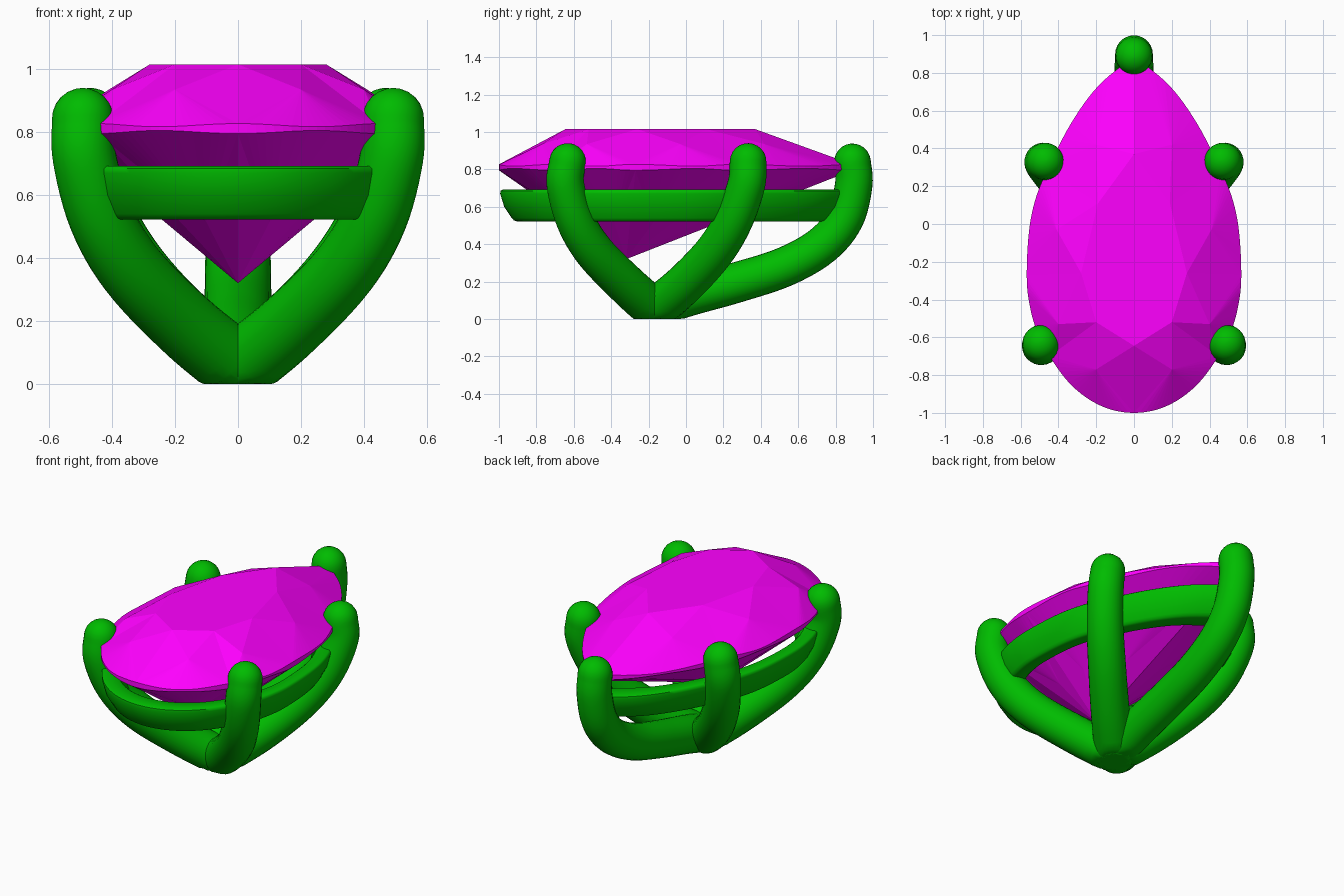
import bpy, bmesh, math
from mathutils import Vector

if "Cube" in bpy.data.objects:
    bpy.data.objects.remove(bpy.data.objects["Cube"])


def material(name, color):
    m = bpy.data.materials.new(name)
    m.diffuse_color = (*color, 1)
    m.use_nodes = True
    m.node_tree.nodes["Principled BSDF"].inputs["Base Color"].default_value = m.diffuse_color
    return m


GREEN = material("green_metal", (0.0, 0.5, 0.0))
MAGENTA = material("magenta_gem", (1.0, 0.0, 1.0))


def finish(bm, name, mat, angle=None):
    bmesh.ops.recalc_face_normals(bm, faces=bm.faces)
    me = bpy.data.meshes.new(name)
    bm.to_mesh(me)
    bm.free()
    ob = bpy.data.objects.new(name, me)
    bpy.context.collection.objects.link(ob)
    me.materials.append(mat)
    if angle:
        bpy.ops.object.select_all(action='DESELECT')
        ob.select_set(True)
        bpy.context.view_layer.objects.active = ob
        bpy.ops.object.shade_smooth_by_angle(angle=math.radians(angle))
    return ob


def spline(pts, steps, first=None):
    """Catmull-Rom samples through pts; 'first' is an optional lead-in point."""
    p = [Vector(q) for q in pts]
    lead = Vector(first) if first else 2 * p[0] - p[1]
    p = [lead] + p + [2 * p[-1] - p[-2]]
    out = []
    for i in range(1, len(p) - 2):
        a, b, c, d = p[i - 1:i + 3]
        for s in range(steps):
            t = s / steps
            out.append(0.5 * (2 * b + (c - a) * t + (2 * a - 5 * b + 4 * c - d) * t * t
                              + (3 * b - a - 3 * c + d) * t ** 3))
    return out + [p[-2]]


# Pear outline: half profile from round end to tip, then mirrored
STEPS = 6
half = [(0, -1), (.17, -.965), (.325, -.86), (.447, -.7), (.52, -.55), (.556, -.41), (.568, -.27),
        (.557, -.05), (.525, .12), (.46, .285), (.335, .53), (.19, .73), (0, .89)]
right = spline(half, STEPS, first=(-.17, -.965))
outline = right + [Vector((-p.x, p.y)) for p in right[-2:0:-1]]
N = len(outline)
SECTOR = N // 8


# Brilliant-cut pear gem
def gem():
    bm = bmesh.new()
    mirror8 = lambda h: h + [(-x, y) for x, y in h[3:0:-1]]
    table = mirror8([(0, -.645), (.2, -.52), (.28, -.26), (.19, .11), (0, .37)])
    mids = [(.2, -.77), (.4, -.53), (.41, -.03), (.2, .42)]
    mids += [(-x, y) for x, y in mids[::-1]]
    T = [bm.verts.new((x, y, 1.015)) for x, y in table]
    M = [bm.verts.new((x, y, .935)) for x, y in mids]
    wave = [.005 * math.cos(2 * math.pi * i / SECTOR) for i in range(N)]
    U = [bm.verts.new((p.x, p.y, .822 + w)) for p, w in zip(outline, wave)]
    D = [bm.verts.new((p.x, p.y, .8 - w)) for p, w in zip(outline, wave)]
    culet = Vector((0, -.32, .32))
    C = bm.verts.new(culet)
    L = [bm.verts.new(culet.lerp(D[i * SECTOR + SECTOR // 2].co, .4)) for i in range(8)]
    bm.faces.new(T)
    for i in range(8):
        g, j = i * SECTOR, (i + 1) % 8
        bm.faces.new((T[i], M[i], T[j]))
        bm.faces.new((T[i], M[i - 1], U[g]))
        bm.faces.new((T[i], U[g], M[i]))
        bm.faces.new((C, L[i - 1], D[g]))
        bm.faces.new((C, D[g], L[i]))
        for k in range(g, g + SECTOR):
            n = (k + 1) % N
            bm.faces.new((M[i], U[k], U[n]))
            bm.faces.new((L[i], D[n], D[k]))
            bm.faces.new((U[k], D[k], D[n], U[n]))
    finish(bm, "pear_gem", MAGENTA)


gem()


# Tapered gallery rail under the girdle: (outline scale, height) section
def rail():
    bm = bmesh.new()
    section = [(.975, .692), (.99, .685), (.992, .67), (.965, .6), (.915, .54), (.9, .527), (.88, .522),
               (.78, .522), (.765, .53), (.76, .545), (.845, .67), (.855, .685), (.87, .692)]
    rings = [[bm.verts.new((p.x * s, (p.y + .2) * s - .2, z)) for p in outline] for s, z in section]
    for a, b in zip(rings, rings[1:] + rings[:1]):
        for k in range(N):
            n = (k + 1) % N
            bm.faces.new((a[k], a[n], b[n], b[k]))
    finish(bm, "gallery_rail", GREEN, 50)


rail()


# Round prong swept along a path, with domed ends, cut flat at the ground
def prong(name, pts, r0=.112, r1=.098, seg=28):
    path = spline(pts, 6)
    m = len(path)
    stations = []
    for i, p in enumerate(path):
        t = (path[min(i + 1, m - 1)] - path[max(i - 1, 0)]).normalized()
        stations.append((p, t, r0 + (r1 - r0) * i / (m - 1)))

    def dome(st, sign):
        p, t, r = st
        return [(p + sign * t * r * math.sin(a), t, r * math.cos(a))
                for a in [math.radians(d) for d in (15, 30, 45, 60, 75, 87)]]
    stations = dome(stations[0], -1)[::-1] + stations + dome(stations[-1], 1)
    side = Vector((-pts[-1][1] - .17, pts[-1][0], 0)).normalized()
    bm = bmesh.new()
    rings = []
    for p, t, r in stations:
        u = (side - t * side.dot(t)).normalized()
        v = t.cross(u)
        ring = []
        for k in range(seg):
            a = 2 * math.pi * k / seg
            q = p + r * (u * math.cos(a) + v * math.sin(a))
            ring.append(bm.verts.new((q.x, q.y, max(q.z, 0))))
        rings.append(ring)
    for a, b in zip(rings, rings[1:]):
        for k in range(seg):
            n = (k + 1) % seg
            bm.faces.new((a[k], a[n], b[n], b[k]))
    bm.faces.new(rings[0])
    bm.faces.new(rings[-1])
    finish(bm, name, GREEN, 50)


for s, tag in ((1, "right"), (-1, "left")):
    prong("front_prong_" + tag, [(0, -.17, .05), (s * .17, -.325, .19), (s * .335, -.49, .36),
                                 (s * .435, -.592, .53), (s * .488, -.645, .72), (s * .493, -.633, .842)])
    prong("back_prong_" + tag, [(0, -.17, .05), (s * .17, -.005, .19), (s * .325, .152, .36),
                                (s * .425, .255, .53), (s * .478, .323, .72), (s * .47, .332, .842)])
prong("tip_prong", [(0, -.17, .07), (0, .03, .13), (0, .27, .195), (0, .53, .28), (0, .73, .395),
                    (0, .85, .54), (0, .897, .72), (0, .89, .84)])
